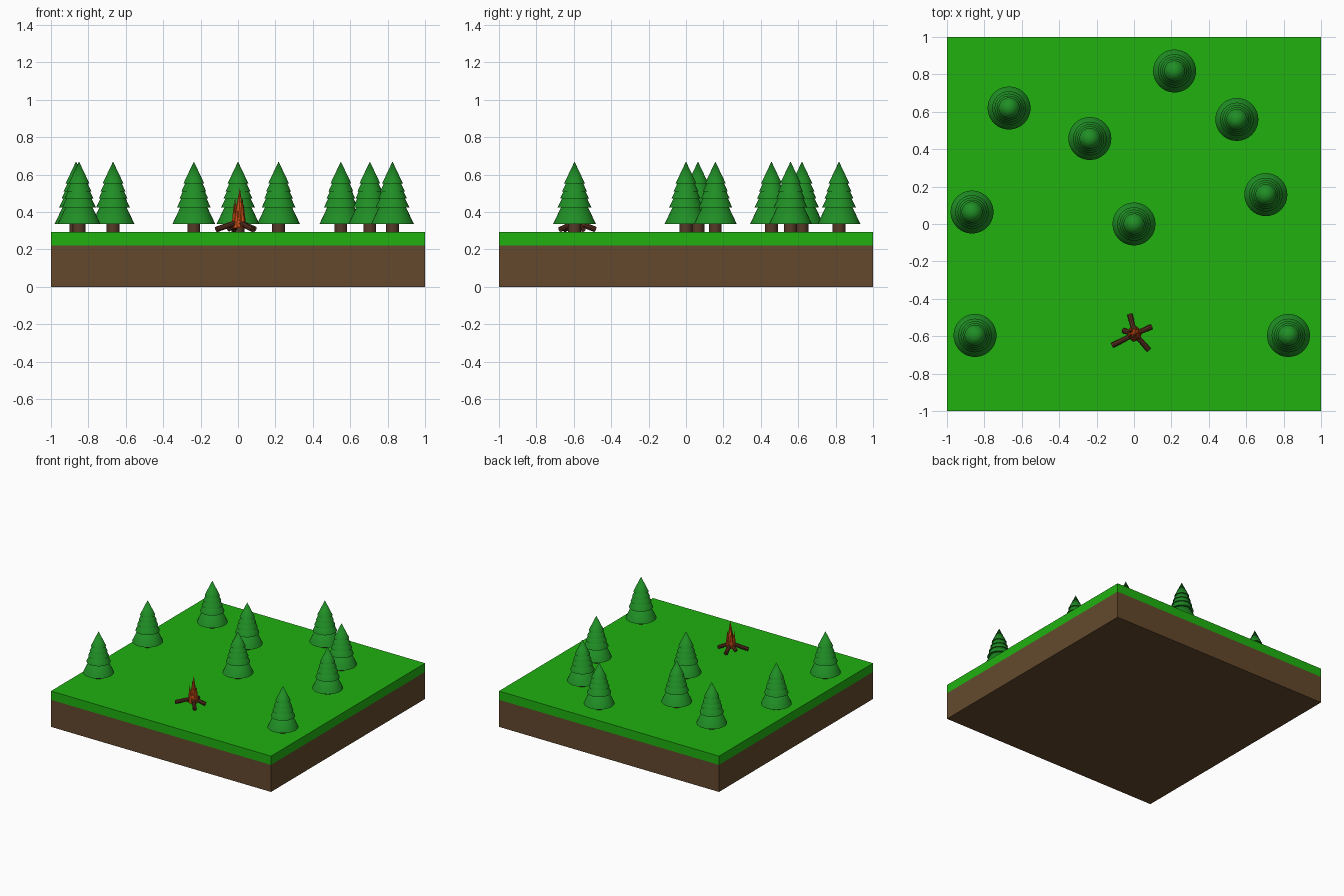
import bpy, math
from mathutils import Vector

if "Cube" in bpy.data.objects:
    bpy.data.objects.remove(bpy.data.objects["Cube"])


def material(name, rgb):
    m = bpy.data.materials.new(name)
    m.diffuse_color = (*rgb, 1)
    m.use_nodes = True
    m.node_tree.nodes["Principled BSDF"].inputs["Base Color"].default_value = m.diffuse_color
    return m


DIRT = material("dirt", (0.125, 0.066, 0.026))
GRASS = material("grass", (0.014, 0.44, 0.005))
BARK = material("bark", (0.09, 0.042, 0.02))
LEAF = material("needles", (0.014, 0.27, 0.018))
WOOD = material("firewood", (0.11, 0.032, 0.015))
FLAME = material("flame", (0.65, 0.085, 0.008))


def slab(name, z0, z1, mat):
    bpy.ops.mesh.primitive_cube_add(size=1, location=(0, 0, (z0 + z1) / 2))
    ob = bpy.context.object
    ob.name = name
    ob.scale = (2, 2, z1 - z0)
    ob.data.materials.append(mat)


def taper(name, p0, p1, r0, r1, sides, mat, smooth=True):
    """Cone or cylinder running from p0 to p1."""
    p0, p1 = Vector(p0), Vector(p1)
    d = p1 - p0
    bpy.ops.mesh.primitive_cone_add(vertices=sides, radius1=r0, radius2=r1,
                                    depth=d.length, location=(p0 + p1) / 2)
    ob = bpy.context.object
    ob.name = name
    ob.rotation_euler = d.to_track_quat('Z', 'Y').to_euler()
    ob.data.materials.append(mat)
    if smooth:
        bpy.ops.object.shade_smooth_by_angle(angle=math.radians(35))


# ground block
TOP = 0.294
slab("soil", 0, 0.222, DIRT)
slab("grass", 0.222, TOP, GRASS)

# pine trees: trunk and five overlapping cones
TREES = [(0.217, 0.818), (-0.668, 0.62), (0.55, 0.559), (-0.236, 0.457), (0.705, 0.157),
         (-0.866, 0.064), (0, 0), (-0.85, -0.596), (0.826, -0.596)]
TIERS = [(0.335, 0.115), (0.425, 0.090), (0.472, 0.077), (0.511, 0.066), (0.552, 0.056)]
for x, y in TREES:
    taper("tree_trunk", (x, y, TOP), (x, y, 0.345), 0.034, 0.034, 24, BARK)
    for z, r in TIERS:
        taper("tree_tier", (x, y, z), (x, y, z + r * 2.107), r, 0, 32, LEAF)

# campfire logs leaning together
CX, CY = 0.004, -0.588
for x, y in [(-0.022, -0.485), (-0.115, -0.648), (0.078, -0.672), (0.092, -0.550), (-0.055, -0.570)]:
    taper("fire_log", (x, y, TOP + 0.013), (CX + (CX - x) * 0.12, CY + (CY - y) * 0.12, 0.352),
          0.015, 0.015, 10, WOOD)

# flames: tall core ringed by smaller tongues
taper("flame_core", (CX, CY, 0.315), (CX + 0.006, CY, 0.53), 0.036, 0, 8, FLAME, False)
for i in range(6):
    a = math.tau * i / 6 + 0.3
    c, s = math.cos(a), math.sin(a)
    h = (0.45, 0.41, 0.48)[i % 3]
    taper("flame_tongue", (CX + c * 0.024, CY + s * 0.024, 0.32),
          (CX + c * 0.027, CY + s * 0.027, h), 0.018, 0, 6, FLAME, False)
